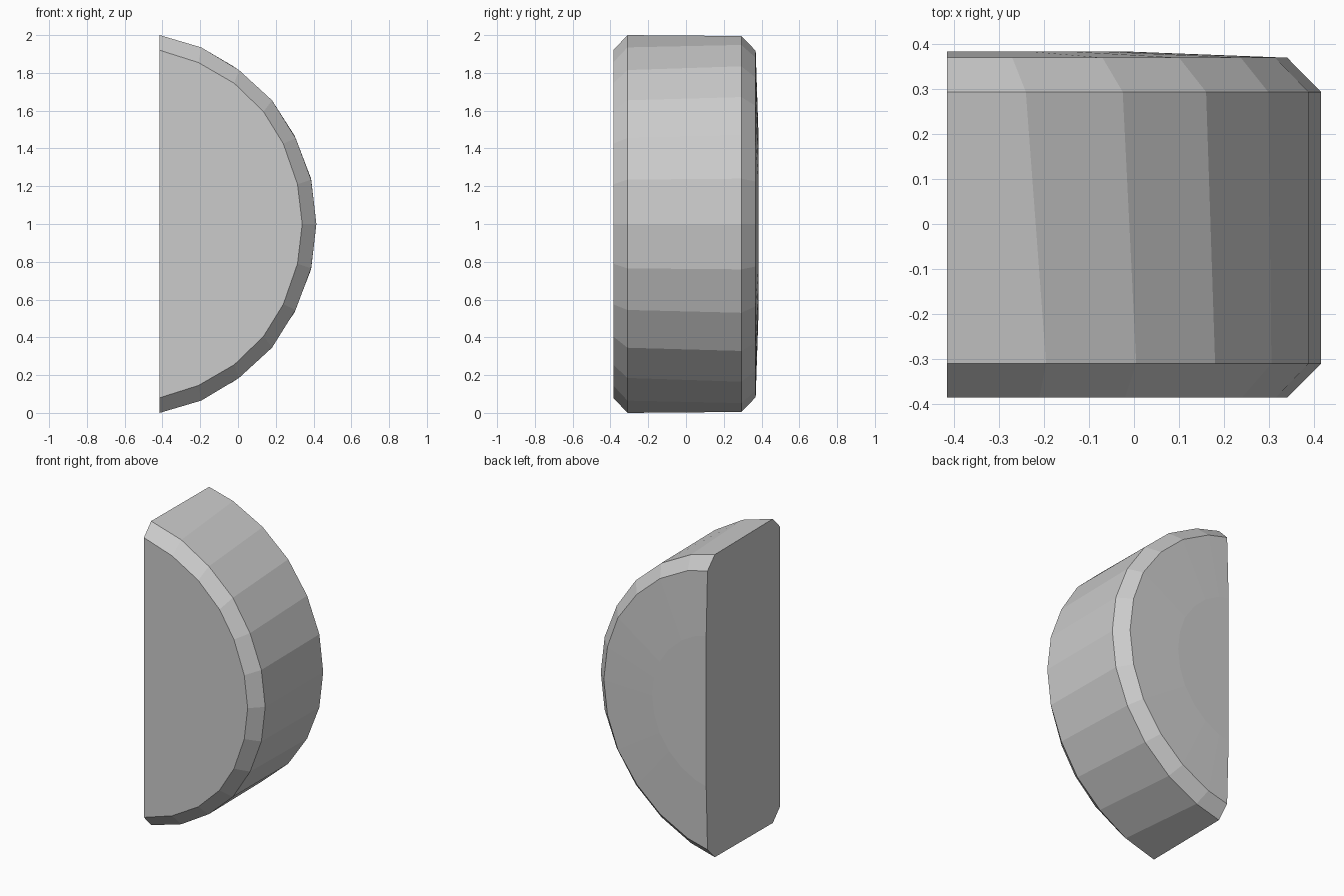
import bpy
import bmesh

if "Cube" in bpy.data.objects:
    bpy.data.objects.remove(bpy.data.objects["Cube"])

# Upper half of each rim outline: (x, height above the middle)
FRONT_FACE = [(-0.415, 0.92), (-0.21, 0.855), (-0.02, 0.745), (0.135, 0.595),
              (0.24, 0.425), (0.315, 0.21), (0.34, 0)]
FRONT_RIM = [(-0.415, 1.0), (-0.195, 0.935), (0.005, 0.815), (0.18, 0.655),
             (0.305, 0.455), (0.387, 0.235), (0.415, 0)]
BACK_RIM = [(-0.415, 0.995), (-0.24, 0.948), (-0.025, 0.835), (0.16, 0.672),
            (0.298, 0.47), (0.387, 0.24), (0.415, 0)]
BACK_FACE = [(-0.415, 0.917), (-0.27, 0.88), (-0.07, 0.775), (0.10, 0.625),
             (0.237, 0.435), (0.313, 0.225), (0.34, 0)]
# Shallow raised middle of the back face
BACK_DOME = [(-0.415 + (x + 0.415) * 0.52, z * 0.54) for x, z in BACK_FACE]


def ring(bm, half, y):
    """Mirror a half outline about z = 1 and place it at depth y."""
    pts = half + [(x, -z) for x, z in reversed(half[:-1])]
    return [bm.verts.new((x, y, 1 + z)) for x, z in pts]


# Half-round block with chamfered rims
bm = bmesh.new()
rings = [ring(bm, half, y) for half, y in (
    (FRONT_FACE, -0.385), (FRONT_RIM, -0.31), (BACK_RIM, 0.293),
    (BACK_FACE, 0.369), (BACK_DOME, 0.383))]
for a, b in zip(rings, rings[1:]):
    n = len(a)
    for i in range(n):
        j = (i + 1) % n
        bm.faces.new((a[i], a[j], b[j], b[i]))
bm.faces.new(rings[0])
bm.faces.new(rings[-1])
bmesh.ops.recalc_face_normals(bm, faces=bm.faces)

mesh = bpy.data.meshes.new("half_round_block")
bm.to_mesh(mesh)
bm.free()
block = bpy.data.objects.new("half_round_block", mesh)
bpy.context.collection.objects.link(block)
